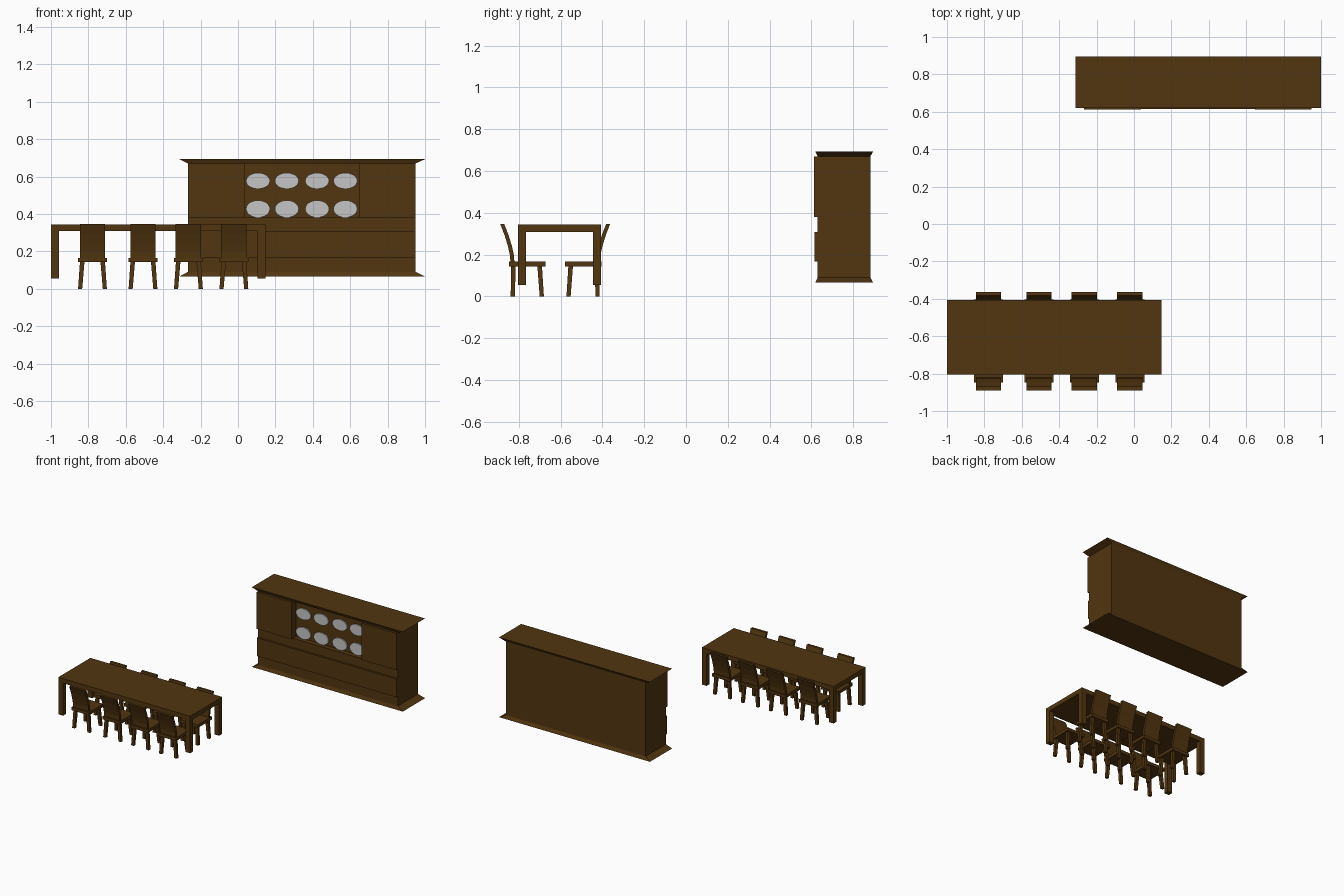
import bpy, bmesh, math

if "Cube" in bpy.data.objects:
    bpy.data.objects.remove(bpy.data.objects["Cube"])


def material(name, rgb):
    m = bpy.data.materials.new(name)
    m.diffuse_color = (*rgb, 1)
    m.use_nodes = True
    m.node_tree.nodes["Principled BSDF"].inputs["Base Color"].default_value = m.diffuse_color
    return m


WOOD = material("dark wood", (0.085, 0.036, 0.005))
CHINA = material("plate grey", (0.56, 0.56, 0.56))


def mesh_object(name, verts, faces, mat):
    me = bpy.data.meshes.new(name)
    me.from_pydata(verts, [], faces)
    bm = bmesh.new()
    bm.from_mesh(me)
    bmesh.ops.recalc_face_normals(bm, faces=bm.faces)
    bm.to_mesh(me)
    bm.free()
    me.materials.append(mat)
    ob = bpy.data.objects.new(name, me)
    bpy.context.collection.objects.link(ob)
    return ob


def loft(name, rings, mat=WOOD):
    """Skin a stack of closed rings and cap both ends."""
    n = len(rings[0])
    verts = [v for r in rings for v in r]
    faces = [tuple(range(n)), tuple(range(len(verts) - n, len(verts)))]
    for k in range(len(rings) - 1):
        for i in range(n):
            j = (i + 1) % n
            faces.append((k*n + i, k*n + j, k*n + n + j, k*n + n + i))
    return mesh_object(name, verts, faces, mat)


def rect(x0, x1, y0, y1, z):
    return [(x0, y0, z), (x1, y0, z), (x1, y1, z), (x0, y1, z)]


def box(name, x0, x1, y0, y1, z0, z1):
    return loft(name, [rect(x0, x1, y0, y1, z0), rect(x0, x1, y0, y1, z1)])


# Sideboard with flared top and base
BX0, BX1, BY0, BY1 = -0.267, 0.949, 0.63, 0.882
wide = (-0.313, 1.0, 0.619, 0.895)
body = (BX0, BX1, BY0, BY1)
loft("cabinet_base", [rect(*wide, 0.066), rect(*body, 0.091)])
box("cabinet_lower_body", *body, 0.091, 0.381)
box("cabinet_niche_back", BX0, BX1, 0.666, BY1, 0.381, 0.67)
loft("cabinet_top", [rect(*body, 0.67), rect(*wide, 0.693)])
box("left_door", BX0, 0.038, 0.612, 0.666, 0.381, 0.67)
box("right_door", 0.646, BX1, 0.612, 0.666, 0.381, 0.67)
box("drawer_front", BX0, BX1, 0.615, BY0, 0.166, 0.309)

# Two rows of oval plates standing in the niche
for px in (0.107, 0.261, 0.423, 0.574):
    for pz, rz in ((0.577, 0.043), (0.427, 0.046)):
        rings = [[(px + 0.064 * math.cos(a), y, pz + rz * math.sin(a))
                  for a in (2 * math.pi * i / 24 for i in range(24))]
                 for y in (0.657, 0.666)]
        loft("plate", rings, CHINA)

# Table
TX0, TX1, TY0, TY1 = -1.0, 0.147, -0.804, -0.406
box("table_top", TX0, TX1, TY0, TY1, 0.309, 0.345)
for x in (TX0, TX1 - 0.042):
    for y in (TY0, TY1 - 0.038):
        box("table_leg", x, x + 0.042, y, y + 0.038, 0.054, 0.309)


# Chairs: the back row mirrors the front row across the table
def chair(cx, flip):
    def fy(y):
        return -1.252 - y if flip else y

    def ring(x, hx, ya, yb, z):
        return rect(x - hx, x + hx, fy(ya), fy(yb), z)

    loft("chair_seat", [ring(cx, 0.077, -0.848, -0.673, z) for z in (0.142, 0.166)])
    # curved, outward-leaning backrest
    profile = [(0.142, -0.838), (0.20, -0.829 - 0.014), (0.24, -0.852),
               (0.29, -0.867), (0.347, -0.889)]
    loft("chair_back", [ring(cx, 0.068, y, y + 0.019, z) for z, y in profile])
    # splayed legs
    for s in (-1, 1):
        for top, foot in ((-0.826, -0.829), (-0.700, -0.690)):
            loft("chair_leg", [ring(cx + s * 0.066, 0.011, foot - 0.01, foot + 0.01, 0),
                               ring(cx + s * 0.055, 0.012, top - 0.011, top + 0.011, 0.142)])


for cx in (-0.778, -0.508, -0.265, -0.022):
    for flip in (False, True):
        chair(cx, flip)
